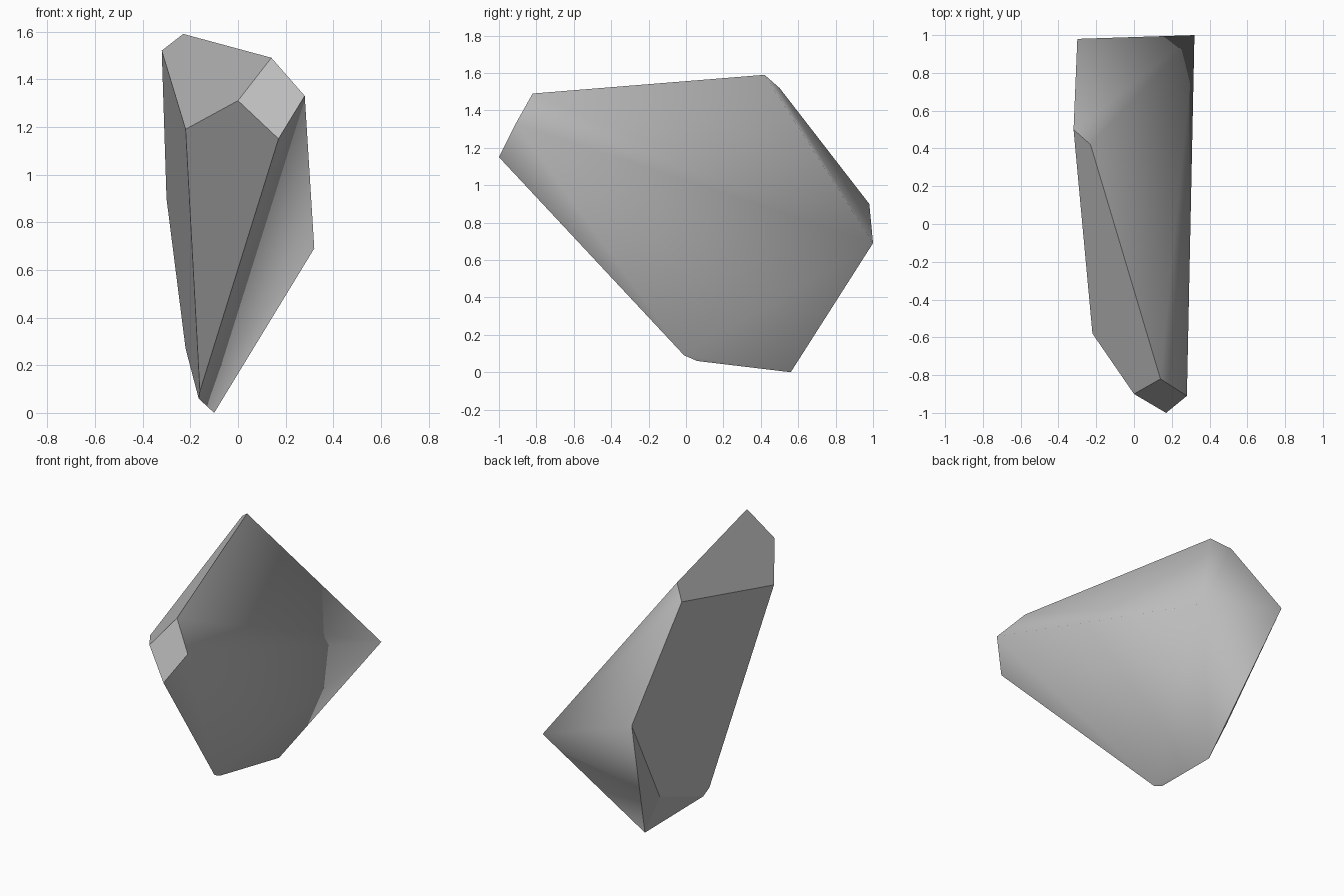
import bpy, bmesh
from math import radians

cube = bpy.data.objects.get("Cube")
if cube:
    bpy.data.objects.remove(cube)

# Stone colour
stone = bpy.data.materials.new("stone_grey")
stone.use_nodes = True
grey = (0.5, 0.5, 0.5, 1)
stone.diffuse_color = grey
stone.node_tree.nodes["Principled BSDF"].inputs["Base Color"].default_value = grey

# Corner points of the boulder
corners = [
    (-0.32, 0.50, 1.52), (-0.23, 0.42, 1.59),                        # crest
    (0.14, -0.82, 1.49), (0.28, -0.91, 1.33),                        # nose facet
    (0.17, -1.00, 1.15), (0.00, -0.90, 1.31),
    (-0.22, -0.58, 1.19), (-0.30, 0.98, 0.90), (-0.22, 0.58, 0.27),  # broken side
    (0.32, 1.00, 0.69),                                              # rear point
    (-0.10, 0.56, 0.00), (-0.165, 0.06, 0.06), (-0.16, -0.01, 0.09), # foot
]

# Wrap the corners in a hull and merge coplanar facets
bm = bmesh.new()
for co in corners:
    bm.verts.new(co)
bmesh.ops.convex_hull(bm, input=bm.verts[:])
bmesh.ops.recalc_face_normals(bm, faces=bm.faces[:])
bm.normal_update()

# Broken facets stay flat, the weathered side is smooth
for f in bm.faces:
    f.smooth = not (f.normal.x < -0.6 or f.normal.y < -0.8)
for e in bm.edges:
    a, b = e.link_faces
    if a.smooth != b.smooth:
        e.smooth = False
flat = [f for f in bm.faces if not f.smooth]
inner = [e for e in bm.edges if all(f in flat for f in e.link_faces)]
bmesh.ops.dissolve_limit(bm, angle_limit=radians(4), verts=[], edges=inner)

mesh = bpy.data.meshes.new("boulder")
bm.to_mesh(mesh)
bm.free()
mesh.materials.append(stone)
bpy.context.collection.objects.link(bpy.data.objects.new("boulder", mesh))
